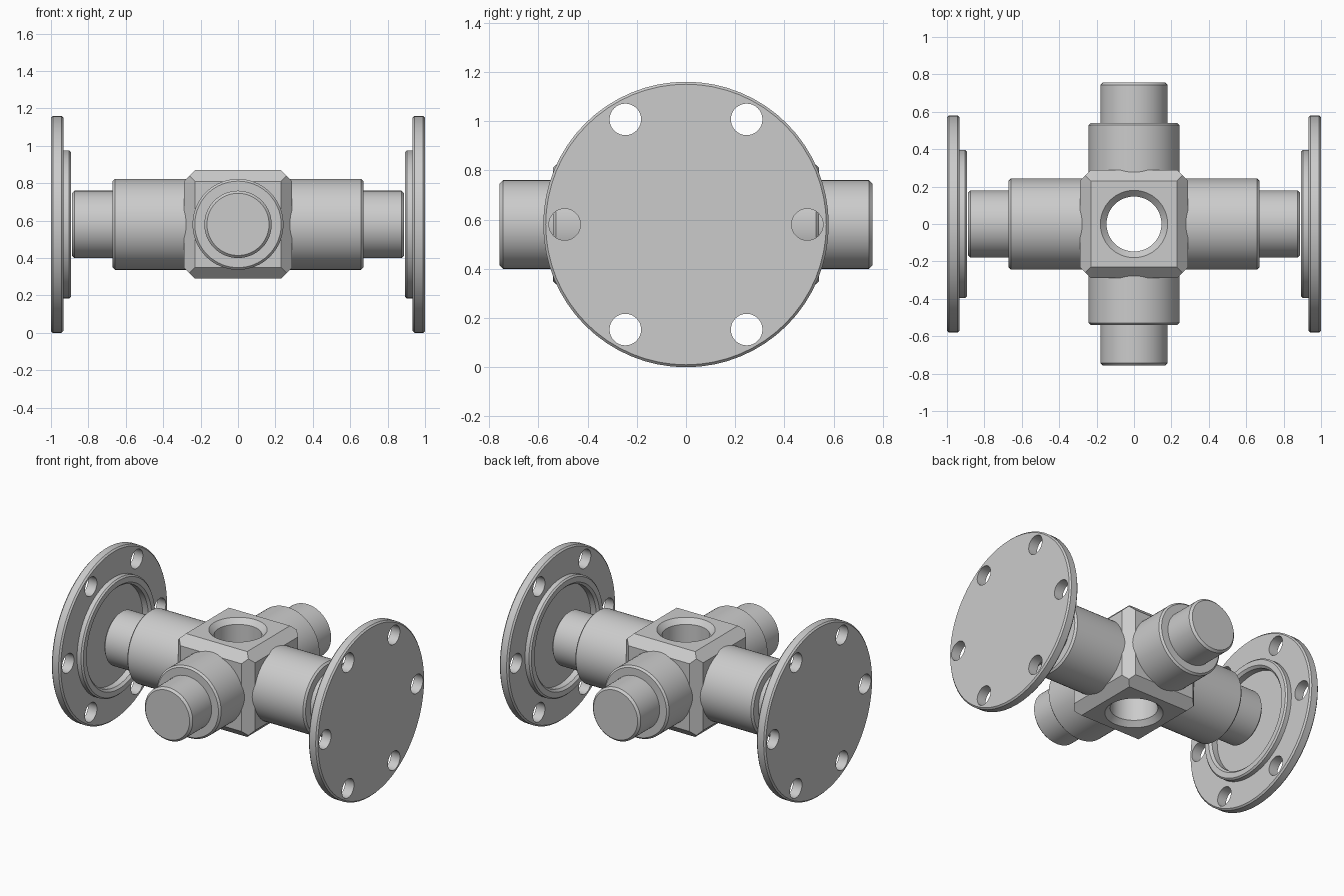
import bpy, bmesh, math
from mathutils import Vector, Matrix

cube = bpy.data.objects.get("Cube")
if cube:
    bpy.data.objects.remove(cube, do_unlink=True)

steel = bpy.data.materials.new("steel_grey")
steel.use_nodes = True
GREY = (0.6, 0.6, 0.6, 1)
steel.diffuse_color = GREY
steel.node_tree.nodes["Principled BSDF"].inputs["Base Color"].default_value = GREY

CENTRE = Vector((0, 0, 0.58))
SIDES = 64


def add_object(name, bm, turn=None):
    bmesh.ops.recalc_face_normals(bm, faces=bm.faces)
    mesh = bpy.data.meshes.new(name)
    bm.to_mesh(mesh)
    bm.free()
    if turn:
        mesh.transform(turn)
    mesh.materials.append(steel)
    obj = bpy.data.objects.new(name, mesh)
    obj.location = CENTRE
    bpy.context.collection.objects.link(obj)
    return obj


def lathe(name, profile, turn=None, centre=(0, 0)):
    """Revolve (radius, height) points round z into a closed solid."""
    bm = bmesh.new()
    rings = []
    for r, h in profile:
        rings.append([bm.verts.new((centre[0] + r * math.cos(math.tau * i / SIDES),
                                    centre[1] + r * math.sin(math.tau * i / SIDES), h))
                      for i in range(SIDES)])
    for a, b in zip(rings, rings[1:]):
        for i in range(SIDES):
            j = (i + 1) % SIDES
            bm.faces.new((a[i], a[j], b[j], b[i]))
    bm.faces.new(rings[0])
    bm.faces.new(rings[-1])
    return add_object(name, bm, turn)


def cut(obj, cutters):
    for c in cutters:
        mod = obj.modifiers.new("cut", 'BOOLEAN')
        mod.operation = 'DIFFERENCE'
        mod.solver = 'EXACT'
        mod.object = c
    bpy.context.view_layer.update()
    mesh = bpy.data.meshes.new_from_object(
        obj.evaluated_get(bpy.context.evaluated_depsgraph_get()))
    obj.modifiers.clear()
    obj.data = mesh
    for c in cutters:
        bpy.data.objects.remove(c, do_unlink=True)


def smooth(obj):
    bpy.ops.object.select_all(action='DESELECT')
    obj.select_set(True)
    bpy.context.view_layer.objects.active = obj
    bpy.ops.object.shade_smooth_by_angle(angle=math.radians(30))


# Central block: cube with every edge chamfered by a plane cut
HALF, CHAMFER = 0.29, 0.06
bm = bmesh.new()
bmesh.ops.create_cube(bm, size=2 * HALF)
for axis in range(3):
    for s in (-1, 1):
        for t in (-1, 1):
            n = Vector((s, t, 0))
            n = Vector((n[axis], n[(axis + 1) % 3], n[(axis + 2) % 3]))
            result = bmesh.ops.bisect_plane(
                bm, geom=bm.verts[:] + bm.edges[:] + bm.faces[:],
                plane_co=n * (HALF - CHAMFER / 2), plane_no=n, clear_outer=True)
            edges = [e for e in result["geom_cut"] if isinstance(e, bmesh.types.BMEdge)]
            bmesh.ops.contextual_create(bm, geom=edges)
block = add_object("central_block", bm)

# Vertical bore with countersunk mouths
bore = [(0.22, -0.33), (0.147, -0.257), (0.147, 0.257), (0.22, 0.33)]
cut(block, [lathe("bore_cutter", bore)])
smooth(block)


# Four stepped arms; the side arms are longer than the front and back ones
def arm(name, shoulder, tip, angle):
    profile = [(0.243, 0.27), (0.243, shoulder - 0.012), (0.231, shoulder),
               (0.18, shoulder), (0.18, tip - 0.014), (0.166, tip)]
    turn = Matrix.Rotation(angle, 4, 'Z') @ Matrix.Rotation(math.pi / 2, 4, 'Y')
    smooth(lathe(name, profile, turn))


arm("left_arm", 0.67, 0.888, 0)
arm("back_arm", 0.54, 0.757, math.pi / 2)
arm("right_arm", 0.67, 0.888, math.pi)
arm("front_arm", 0.54, 0.757, -math.pi / 2)


# End flanges: disc with a raised lip, shallow recess and six bolt holes
def flange(name, angle):
    turn = Matrix.Rotation(angle, 4, 'Z') @ Matrix.Rotation(math.pi / 2, 4, 'Y')
    profile = [(0.57, 1.0), (0.58, 0.99), (0.58, 0.943), (0.57, 0.933), (0.396, 0.933),
               (0.396, 0.903), (0.386, 0.893), (0.35, 0.893), (0.335, 0.908), (0.335, 0.95)]
    disc = lathe(name, profile, turn)
    holes = []
    for k in range(6):
        a = k * math.pi / 3 + math.pi / 2
        spot = (0.493 * math.cos(a), 0.493 * math.sin(a))
        holes.append(lathe("bolt_hole_cutter", [(0.064, 0.85), (0.064, 1.1)], turn, spot))
    cut(disc, holes)
    smooth(disc)


flange("left_flange", 0)
flange("right_flange", math.pi)
